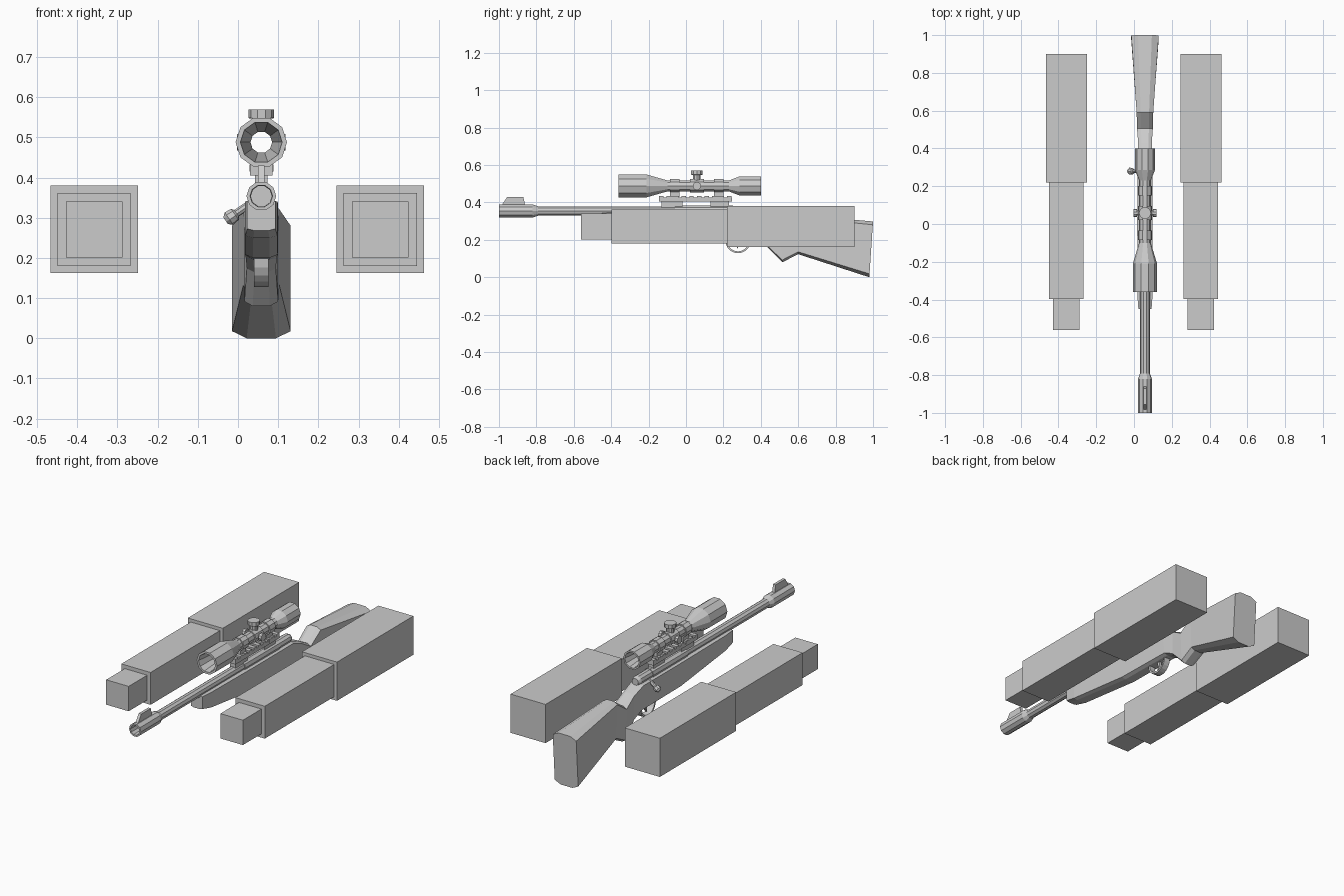
import bpy, bmesh, math
from mathutils import Matrix, Vector

cube = bpy.data.objects.get("Cube")
if cube:
    bpy.data.objects.remove(cube, do_unlink=True)

GX = 0.058        # centre plane of the rifle
BORE_Z = 0.354    # barrel axis height
SCOPE_Z = 0.488   # scope axis height

grey = bpy.data.materials.new("plain grey")
grey.use_nodes = True
grey.diffuse_color = (0.6, 0.6, 0.6, 1)
grey.node_tree.nodes["Principled BSDF"].inputs["Base Color"].default_value = (0.6, 0.6, 0.6, 1)


def finish(name, bm):
    bmesh.ops.recalc_face_normals(bm, faces=bm.faces)
    mesh = bpy.data.meshes.new(name)
    bm.to_mesh(mesh)
    bm.free()
    mesh.materials.append(grey)
    obj = bpy.data.objects.new(name, mesh)
    bpy.context.collection.objects.link(obj)
    return obj


def loft(name, rings, loop=False):
    """Skin a row of equal-sized point rings; cap the ends or join them."""
    bm = bmesh.new()
    rows = [[bm.verts.new(p) for p in ring] for ring in rings]
    n = len(rows[0])
    pairs = list(zip(rows, rows[1:]))
    if loop:
        pairs.append((rows[-1], rows[0]))
    else:
        bm.faces.new(rows[0])
        bm.faces.new(rows[-1])
    for a, b in pairs:
        for i in range(n):
            j = (i + 1) % n
            bm.faces.new((a[i], a[j], b[j], b[i]))
    return finish(name, bm)


def lathe(name, origin, axis, profile, sides=10, loop=False):
    """Turn (distance, radius) pairs around an axis through origin."""
    turn = Vector((0, 1, 0)).rotation_difference(Vector(axis)).to_matrix()
    rings = []
    for d, r in profile:
        ring = []
        for i in range(sides):
            t = math.tau * i / sides
            ring.append(Vector(origin) + turn @ Vector((r * math.cos(t), d, r * math.sin(t))))
        rings.append(ring)
    return loft(name, rings, loop)


def box(name, x, y, z):
    """Box from (min, max) spans."""
    bm = bmesh.new()
    spans = (x, y, z)
    place = Matrix.Translation([sum(s) / 2 for s in spans]) @ Matrix.Diagonal([s[1] - s[0] for s in spans] + [1])
    bmesh.ops.create_cube(bm, size=1, matrix=place)
    return finish(name, bm)


def mid_box(name, half, y, z):
    return box(name, (GX - half, GX + half), y, z)


def plate(name, half, outline):
    """Side outline of (y, z) points, thickened across the rifle."""
    return loft(name, [[(GX + s * half, y, z) for y, z in outline] for s in (-1, 1)])


# Stepped blocks on both sides
for side, cx in (("left", 0.354), ("right", -0.358)):
    for part, half, y0, y1 in (("rear", 0.109, 0.22, 0.90),
                               ("middle", 0.091, -0.397, 0.22),
                               ("front", 0.07, -0.562, -0.397)):
        box(f"{side}_block_{part}", (cx - half, cx + half), (y0, y1), (0.271 - half, 0.271 + half))

# Stock: top y, top z, bottom y, bottom z, half width
stations = [(-0.45, 0.346, -0.45, 0.268, 0.035),
            (-0.38, 0.346, -0.38, 0.25, 0.04),
            (0.02, 0.346, 0.02, 0.2, 0.041),
            (0.35, 0.345, 0.37, 0.195, 0.039),
            (0.43, 0.315, 0.43, 0.165, 0.036),
            (0.505, 0.275, 0.515, 0.08, 0.042),
            (0.59, 0.335, 0.60, 0.123, 0.044),
            (1.0, 0.298, 0.98, 0.0, 0.073)]
rings = []
for ty, tz, by, bz, w in stations:
    ring = []
    for sx, f in ((0.5, 0), (1, 0.06), (1, 0.94), (0.5, 1), (-0.5, 1), (-1, 0.94), (-1, 0.06), (-0.5, 0)):
        ring.append((GX + sx * w, by + (ty - by) * f, bz + (tz - bz) * f))
    rings.append(ring)
loft("stock", rings)

# Barrel with a hollow muzzle sleeve, receiver and bolt
bore = (GX, 0, BORE_Z)
along = (0, 1, 0)
lathe("barrel", bore, along, [(-0.9, 0.0265), (0.0, 0.0265)])
lathe("muzzle_sleeve", bore, along, [(-1, 0.037), (-0.82, 0.037), (-0.79, 0.026), (-0.92, 0.026), (-1, 0.028)], loop=True)
lathe("receiver", bore, along, [(-0.06, 0.031), (0.25, 0.031)])
lathe("bolt_shroud", bore, along, [(0.25, 0.028), (0.35, 0.028), (0.37, 0.02)])
handle = Vector((-0.82, 0, -0.57)).normalized()
lathe("bolt_handle", (GX, 0.28, BORE_Z), handle,
      [(0, 0.01), (0.075, 0.01), (0.08, 0.017), (0.098, 0.019), (0.108, 0.01)], 8)
plate("front_sight", 0.008, [(-0.985, 0.385), (-0.955, 0.43), (-0.87, 0.43), (-0.86, 0.385)])

# Trigger guard and trigger
arc = [math.pi * (1 + i / 10) for i in range(11)]
outer = [(0.278 + 0.068 * math.cos(a), 0.198 + 0.07 * math.sin(a)) for a in arc]
inner = [(0.278 + 0.058 * math.cos(a), 0.198 + 0.06 * math.sin(a)) for a in reversed(arc)]
plate("trigger_guard", 0.018, outer + inner)
plate("trigger", 0.007, [(0.27, 0.2), (0.29, 0.2), (0.288, 0.175), (0.272, 0.15), (0.276, 0.175)])

# Scope: one open tube with inner and outer walls
tube = (GX, 0, SCOPE_Z)
lathe("scope_tube", tube, along,
      [(-0.36, 0.064), (-0.21, 0.064), (-0.10, 0.031), (0.23, 0.031), (0.285, 0.053), (0.4, 0.053),
       (0.4, 0.044), (0.27, 0.027), (-0.12, 0.027), (-0.36, 0.052)], loop=True)
for name, y0, y1, r in (("front_ring", -0.085, -0.035, 0.038),
                        ("turret_saddle", 0.022, 0.095, 0.038),
                        ("rear_ring", 0.15, 0.2, 0.038)):
    lathe(name, tube, along, [(y0, r), (y1, r), (y1, 0.028), (y0, 0.028)], loop=True)

# Adjustment turrets on top and both sides
lathe("top_turret", (GX, 0.058, SCOPE_Z), (0, 0, 1),
      [(0.03, 0.021), (0.058, 0.021), (0.06, 0.032), (0.082, 0.032)])
for name, sx in (("left_turret", 1), ("right_turret", -1)):
    lathe(name, (GX, 0.058, SCOPE_Z), (sx, 0, 0),
          [(0.03, 0.014), (0.042, 0.014), (0.043, 0.022), (0.06, 0.022)])

# Mounting rail with teeth, feet and ring posts
mid_box("rail", 0.028, (-0.145, 0.245), (0.405, 0.425))
for i in range(10):
    y = -0.145 + i * 0.0406
    mid_box(f"rail_tooth_{i + 1}", 0.028, (y, y + 0.024), (0.425, 0.435))
for name, y0, y1 in (("front", -0.13, -0.02), ("rear", 0.13, 0.23)):
    mid_box(f"{name}_rail_foot", 0.016, (y0, y1), (0.37, 0.405))
for name, y in (("front", -0.06), ("rear", 0.175)):
    mid_box(f"{name}_ring_post", 0.016, (y - 0.025, y + 0.025), (0.43, 0.458))
    mid_box(f"{name}_ring_clamp", 0.03, (y - 0.02, y + 0.02), (0.415, 0.432))
